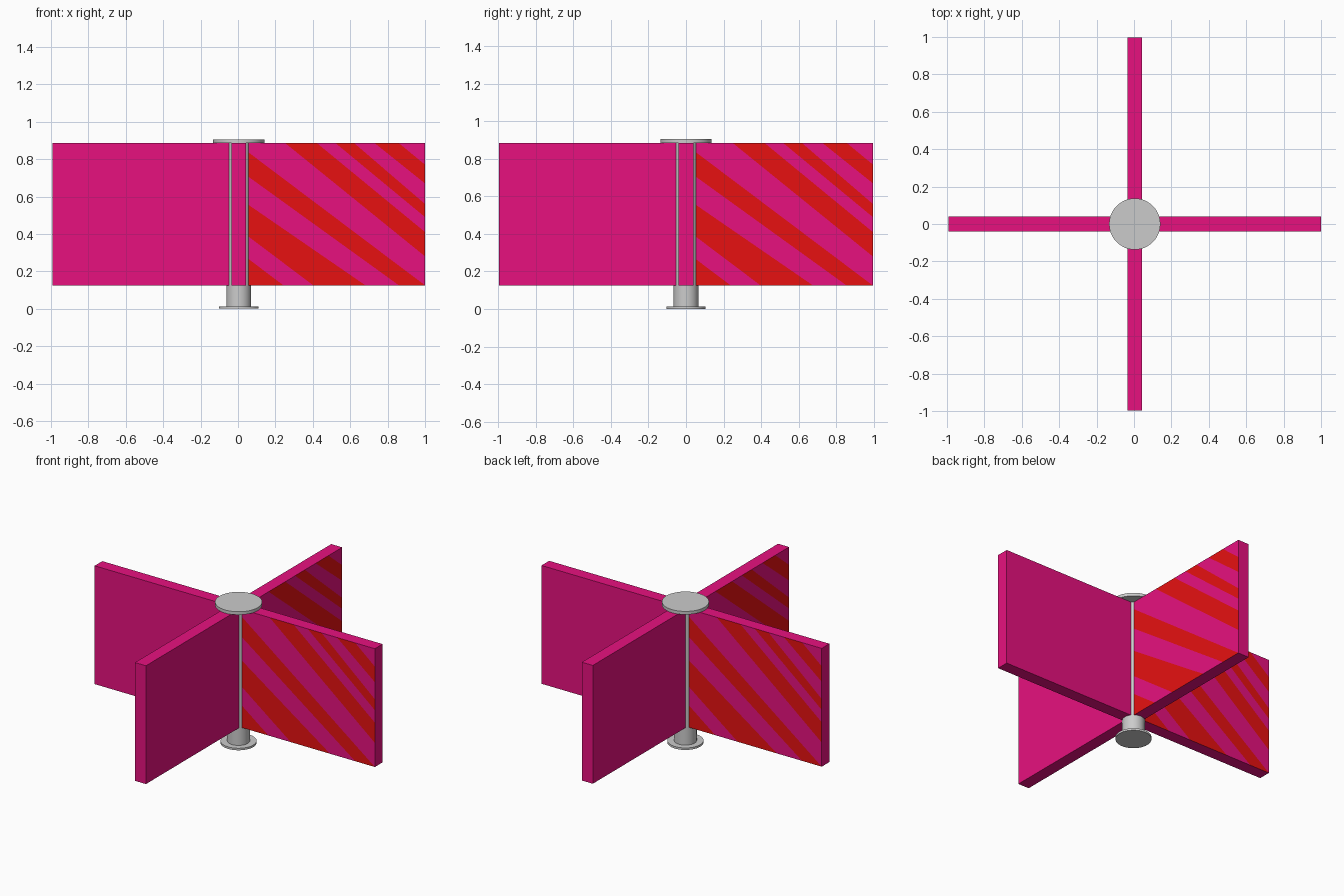
import bpy, bmesh, math
from mathutils import Matrix, Vector

if "Cube" in bpy.data.objects:
    bpy.data.objects.remove(bpy.data.objects["Cube"])

Z0, Z1 = 0.125, 0.885      # panel bottom and top
T = 0.039                  # half thickness of a panel
C = Vector((0.004, 0.0, 0))  # centre of the post


def material(name, rgb):
    m = bpy.data.materials.new(name)
    m.diffuse_color = (*rgb, 1)
    m.use_nodes = True
    m.node_tree.nodes["Principled BSDF"].inputs["Base Color"].default_value = m.diffuse_color
    return m


magenta = material("magenta", (0.8, 0.0055, 0.212))
red = material("red", (0.8, 0.0055, 0.0055))

# Stripe borders on a wing face, as (x, z) start and end, bottom left to top right
BORDERS = [((0.06, 0.26), (0.24, Z0)),
           ((0.06, 0.38), (0.40, Z0)), ((0.06, 0.55), (0.68, Z0)),
           ((0.06, 0.70), (0.86, Z0)), ((0.06, 0.83), (1.0, Z0)),
           ((0.25, Z1), (1.0, 0.28)), ((0.42, Z1), (1.0, 0.41)),
           ((0.52, Z1), (1.0, 0.49)), ((0.62, Z1), (1.0, 0.56)),
           ((0.73, Z1), (1.0, 0.67)), ((0.86, Z1), (1.0, 0.77))]


def wing(name, angle):
    """One panel with its stripes cut into the -y face, turned about the post."""
    bm = bmesh.new()
    bmesh.ops.create_cube(bm, size=1)
    bmesh.ops.scale(bm, vec=(1, 2 * T, Z1 - Z0), verts=bm.verts)
    bmesh.ops.translate(bm, vec=(0.5, 0, (Z0 + Z1) / 2), verts=bm.verts)
    planes = []
    for (xa, za), (xb, zb) in BORDERS:
        planes.append((Vector((xa, 0, za)), Vector((za - zb, 0, xb - xa)).normalized()))
    for co, no in planes:
        bm.normal_update()
        faces = [f for f in bm.faces if f.normal.y < -0.9]
        edges = list({e for f in faces for e in f.edges})
        verts = list({v for f in faces for v in f.verts})
        bmesh.ops.bisect_plane(bm, geom=faces + edges + verts, dist=1e-5,
                               plane_co=co, plane_no=no)
    # Alternate the colours between the borders
    bm.normal_update()
    for f in bm.faces:
        if f.normal.y < -0.9:
            mid = f.calc_center_median()
            passed = sum((mid - co).dot(no) > 0 for co, no in planes)
            f.material_index = 1 - passed % 2
    me = bpy.data.meshes.new(name)
    bm.transform(Matrix.Translation(C) @ Matrix.Rotation(angle, 4, 'Z')
                 @ Matrix.Diagonal((0.996, 1, 1, 1)))
    bm.to_mesh(me)
    bm.free()
    me.materials.append(magenta)
    me.materials.append(red)
    bpy.context.collection.objects.link(bpy.data.objects.new(name, me))


def disc(name, r, z0, z1):
    bpy.ops.mesh.primitive_cylinder_add(vertices=48, radius=r, depth=z1 - z0,
                                        location=(C.x, C.y, (z0 + z1) / 2))
    bpy.context.object.name = name
    bpy.ops.object.shade_smooth_by_angle(angle=math.radians(35))


# Four door wings
for i, side in enumerate(("right", "back", "left", "front")):
    wing(side + "_wing", i * math.pi / 2)

# Centre post with its floor plate and top cap
disc("floor_plate", 0.105, 0.0, 0.013)
disc("centre_post", 0.066, 0.01, 0.89)
disc("top_cap", 0.137, 0.885, 0.905)
